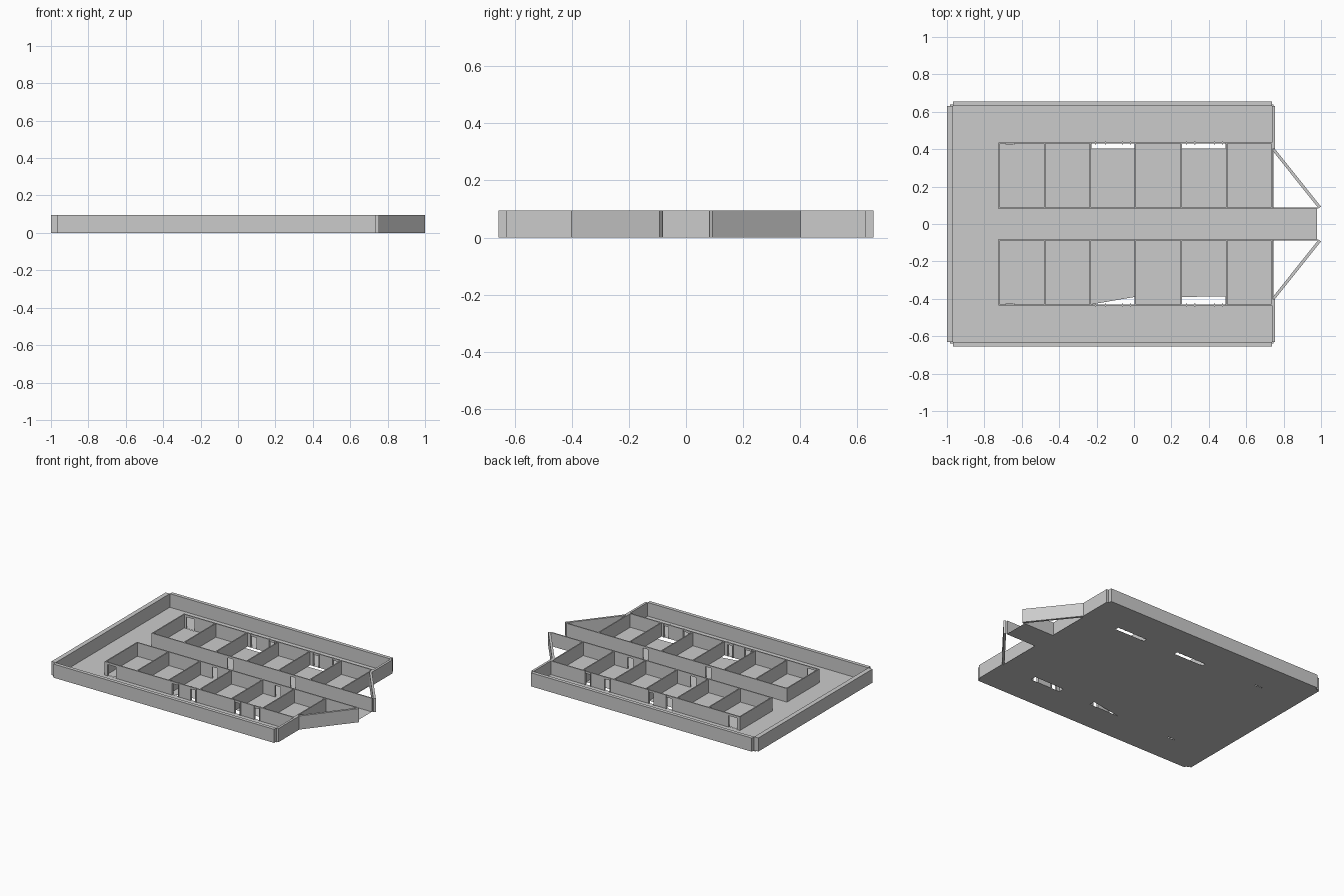
import bpy, bmesh
from mathutils import Vector

if "Cube" in bpy.data.objects:
    bpy.data.objects.remove(bpy.data.objects["Cube"])

H = 0.095      # wall height
T = 0.008      # partition thickness
DOOR_H = 0.08  # opening height
ROOM_X = [-0.72, -0.477, -0.233, 0.008, 0.252, 0.495, 0.736]


def finish(name, bm):
    bmesh.ops.recalc_face_normals(bm, faces=bm.faces)
    me = bpy.data.meshes.new(name)
    bm.to_mesh(me)
    bm.free()
    ob = bpy.data.objects.new(name, me)
    bpy.context.collection.objects.link(ob)
    return ob


def add_wall(bm, a, b, thick, z0=0.0, z1=H):
    """Upright slab whose centre line runs from a to b."""
    a, b = Vector(a), Vector(b)
    d = (b - a).normalized()
    n = Vector((-d.y, d.x)) * thick / 2
    base = [bm.verts.new((p.x, p.y, z0)) for p in (a - n, b - n, b + n, a + n)]
    face = bm.faces.new(base)
    ext = bmesh.ops.extrude_face_region(bm, geom=[face])
    top = [v for v in ext["geom"] if isinstance(v, bmesh.types.BMVert)]
    bmesh.ops.translate(bm, verts=top, vec=(0, 0, z1 - z0))


def add_pierced_wall(bm, x0, x1, y, openings):
    """Wall along x with door openings, each closed by a lintel."""
    x = x0
    for o0, o1 in openings:
        add_wall(bm, (x, y), (o0, y), T)
        add_wall(bm, (o0, y), (o1, y), T, DOOR_H, H)
        x = o1
    add_wall(bm, (x, y), (x1, y), T)


def wall_object(name, a, b, thick):
    bm = bmesh.new()
    add_wall(bm, a, b, thick)
    finish(name, bm)


# Floor plate with corridor tongue and gaps beside some rooms
def add_loop(bm, pts):
    vs = [bm.verts.new((x, y, 0.0)) for x, y in pts]
    return [bm.edges.new((vs[i], vs[(i + 1) % len(vs)])) for i in range(len(vs))]


bm = bmesh.new()
edges = add_loop(bm, [(-0.985, -0.64), (0.745, -0.64), (0.745, -0.085), (0.978, -0.085),
                      (0.978, 0.085), (0.745, 0.085), (0.745, 0.64), (-0.985, 0.64)])
holes = [
    [(-0.228, 0.403), (0.003, 0.403), (0.003, 0.43), (-0.228, 0.43)],
    [(0.257, 0.403), (0.49, 0.403), (0.49, 0.43), (0.257, 0.43)],
    [(-0.228, -0.43), (0.003, -0.43), (0.003, -0.39)],
    [(0.257, -0.43), (0.49, -0.43), (0.49, -0.387), (0.257, -0.39)],
    [(-0.715, 0.431), (-0.64, 0.426), (-0.64, 0.431)],
    [(-0.715, -0.431), (-0.64, -0.426), (-0.64, -0.431)],
]
for h in holes:
    edges += add_loop(bm, h)
bmesh.ops.triangle_fill(bm, use_beauty=True, use_dissolve=False, edges=edges, normal=(0, 0, 1))
finish("floor", bm)

# Outer enclosure, end wall first
wall_object("end_wall", (-0.984, -0.63), (-0.984, 0.63), 0.032)

for s, side in ((1, "back"), (-1, "front")):
    # Long outer wall, return wall and slanted entrance wing
    wall_object(side + "_outer_wall", (-0.967, s * 0.643), (0.738, s * 0.643), 0.025)
    wall_object(side + "_return_wall", (0.746, s * 0.4), (0.746, s * 0.63), 0.016)
    wall_object(side + "_slanted_wall", (0.747, s * 0.397), (0.9935, s * 0.088), 0.016)

    # Corridor wall with two doors
    bm = bmesh.new()
    add_pierced_wall(bm, ROOM_X[0], 0.98, s * 0.084,
                     [(-0.137, -0.095), (0.348, 0.39)])
    finish(side + "_corridor_wall", bm)

    # Outward room wall with end door and paired openings
    slots = [(-0.205, -0.152), (-0.062, -0.018), (0.28, 0.325), (0.43, 0.474)]
    bm = bmesh.new()
    add_pierced_wall(bm, ROOM_X[0], ROOM_X[-1], s * 0.434, [(-0.70, -0.637)] + slots)
    finish(side + "_room_wall", bm)

    # Jamb posts beside the paired openings
    bm = bmesh.new()
    for pair in slots:
        for x in pair:
            add_wall(bm, (x - 0.003, s * 0.434), (x + 0.003, s * 0.434), 0.016)
    finish(side + "_jambs", bm)

    # Partitions between rooms
    bm = bmesh.new()
    for x in ROOM_X:
        add_wall(bm, (x, s * 0.08), (x, s * 0.437), T)
    finish(side + "_partitions", bm)
